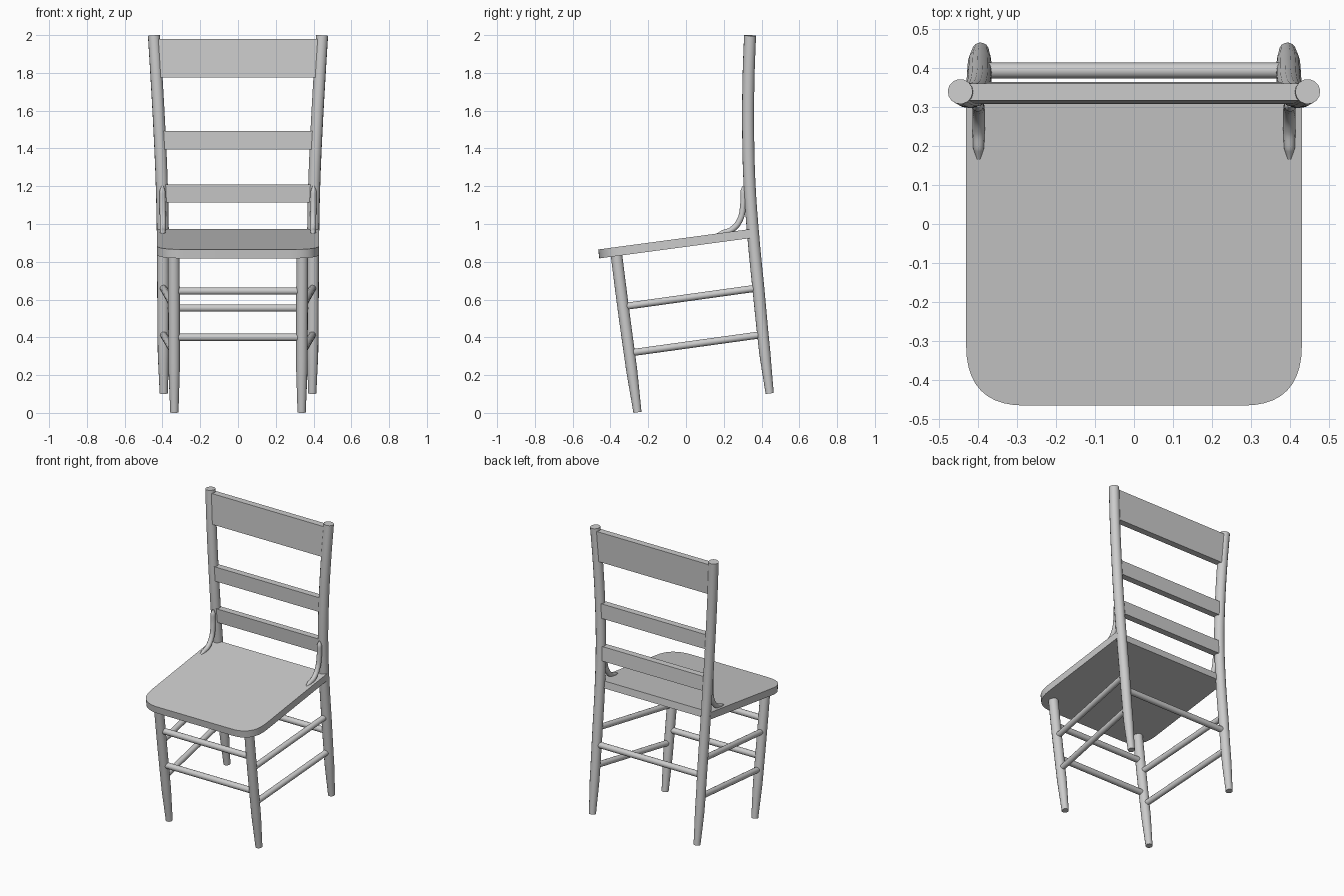
import bpy, bmesh
from mathutils import Vector

if "Cube" in bpy.data.objects:
    bpy.data.objects.remove(bpy.data.objects["Cube"])


def tube(name, pts, res=5):
    """Round bar through (x, y, z, radius) points, capped at both ends."""
    cu = bpy.data.curves.new(name, 'CURVE')
    cu.dimensions = '3D'
    cu.bevel_depth = 1.0
    cu.bevel_resolution = res
    cu.resolution_u = 6
    cu.use_fill_caps = True
    sp = cu.splines.new('BEZIER')
    sp.bezier_points.add(len(pts) - 1)
    for bp, (x, y, z, r) in zip(sp.bezier_points, pts):
        bp.co = (x, y, z)
        bp.radius = r
        bp.handle_left_type = bp.handle_right_type = 'AUTO'
    ob = bpy.data.objects.new(name, cu)
    bpy.context.collection.objects.link(ob)
    bpy.ops.object.select_all(action='DESELECT')
    ob.select_set(True)
    bpy.context.view_layer.objects.active = ob
    bpy.ops.object.convert(target='MESH')
    bpy.ops.object.shade_smooth_by_angle()
    return bpy.context.object


def both_sides(name, pts):
    for side, s in (("left", -1), ("right", 1)):
        tube(f"{name}_{side}", [(s * x, y, z, r) for x, y, z, r in pts])


def prism(name, loop, offset):
    """Extrude a closed loop of 3D points by an offset vector."""
    bm = bmesh.new()
    face = bm.faces.new([bm.verts.new(p) for p in loop])
    ext = bmesh.ops.extrude_face_region(bm, geom=[face])
    verts = [g for g in ext["geom"] if isinstance(g, bmesh.types.BMVert)]
    bmesh.ops.translate(bm, verts=verts, vec=offset)
    bmesh.ops.recalc_face_normals(bm, faces=bm.faces)
    me = bpy.data.meshes.new(name)
    bm.to_mesh(me)
    bm.free()
    ob = bpy.data.objects.new(name, me)
    bpy.context.collection.objects.link(ob)
    bpy.ops.object.select_all(action='DESELECT')
    ob.select_set(True)
    bpy.context.view_layer.objects.active = ob
    bpy.ops.object.shade_smooth_by_angle()
    return ob


# Seat: tilted slab with rounded front corners
def seat_z(y):
    return 0.865 + 0.134 * (y + 0.465)


a, c, b = Vector((0.43, -0.31)), Vector((0.43, -0.465)), Vector((0.28, -0.465))
corner = [a * (1 - t) ** 2 + c * 2 * t * (1 - t) + b * t * t
          for t in (i / 10 for i in range(11))]
half = [Vector((0.43, 0.35))] + corner
outline = half + [Vector((-p.x, p.y)) for p in reversed(half)]
prism("seat", [(p.x, p.y, seat_z(p.y)) for p in outline], (0, 0.006, -0.047))

# Back posts run from the floor to the top of the backrest
both_sides("back_post", [
    (0.393, 0.443, 0.103, 0.022), (0.395, 0.417, 0.32, 0.030),
    (0.396, 0.384, 0.65, 0.032), (0.398, 0.355, 0.95, 0.032),
    (0.404, 0.336, 1.22, 0.032), (0.416, 0.329, 1.50, 0.032),
    (0.431, 0.331, 1.77, 0.032), (0.445, 0.339, 1.998, 0.032)])

# Front legs, tapered toward the floor
both_sides("front_leg", [
    (0.337, -0.257, 0.003, 0.022), (0.338, -0.288, 0.23, 0.030),
    (0.339, -0.333, 0.56, 0.031), (0.340, -0.370, 0.85, 0.031)])

# Side stretchers
both_sides("upper_side_stretcher",
           [(0.340, -0.335, 0.562, 0.019), (0.396, 0.385, 0.662, 0.019)])
both_sides("lower_side_stretcher",
           [(0.338, -0.300, 0.317, 0.019), (0.395, 0.408, 0.415, 0.019)])

# Front and back stretchers
for name, x, y, z in (("upper_front_stretcher", 0.34, -0.342, 0.645),
                      ("lower_front_stretcher", 0.34, -0.311, 0.400),
                      ("back_stretcher", 0.395, 0.393, 0.555)):
    tube(name, [(-x, y, z, 0.02), (x, y, z, 0.02)])

# Backrest slats: half width, y and z at the bottom and at the top
for name, x0, y0, z0, x1, y1, z1 in (
        ("lower_slat", 0.400, 0.342, 1.113, 0.404, 0.335, 1.208),
        ("middle_slat", 0.412, 0.331, 1.395, 0.416, 0.329, 1.493),
        ("top_slat", 0.431, 0.331, 1.775, 0.443, 0.338, 1.980)):
    t = 0.022
    prism(name, [(-x0, y0 - t, z0), (x0, y0 - t, z0),
                 (x1, y1 - t, z1), (-x1, y1 - t, z1)], (0, 2 * t, 0))

# Curved brackets joining the seat to the posts
both_sides("bracket", [
    (0.398, 0.166, 0.946, 0.005), (0.398, 0.195, 0.954, 0.014),
    (0.398, 0.245, 0.972, 0.016), (0.398, 0.287, 1.025, 0.016),
    (0.399, 0.302, 1.10, 0.016), (0.400, 0.303, 1.175, 0.015),
    (0.400, 0.304, 1.20, 0.006)])
